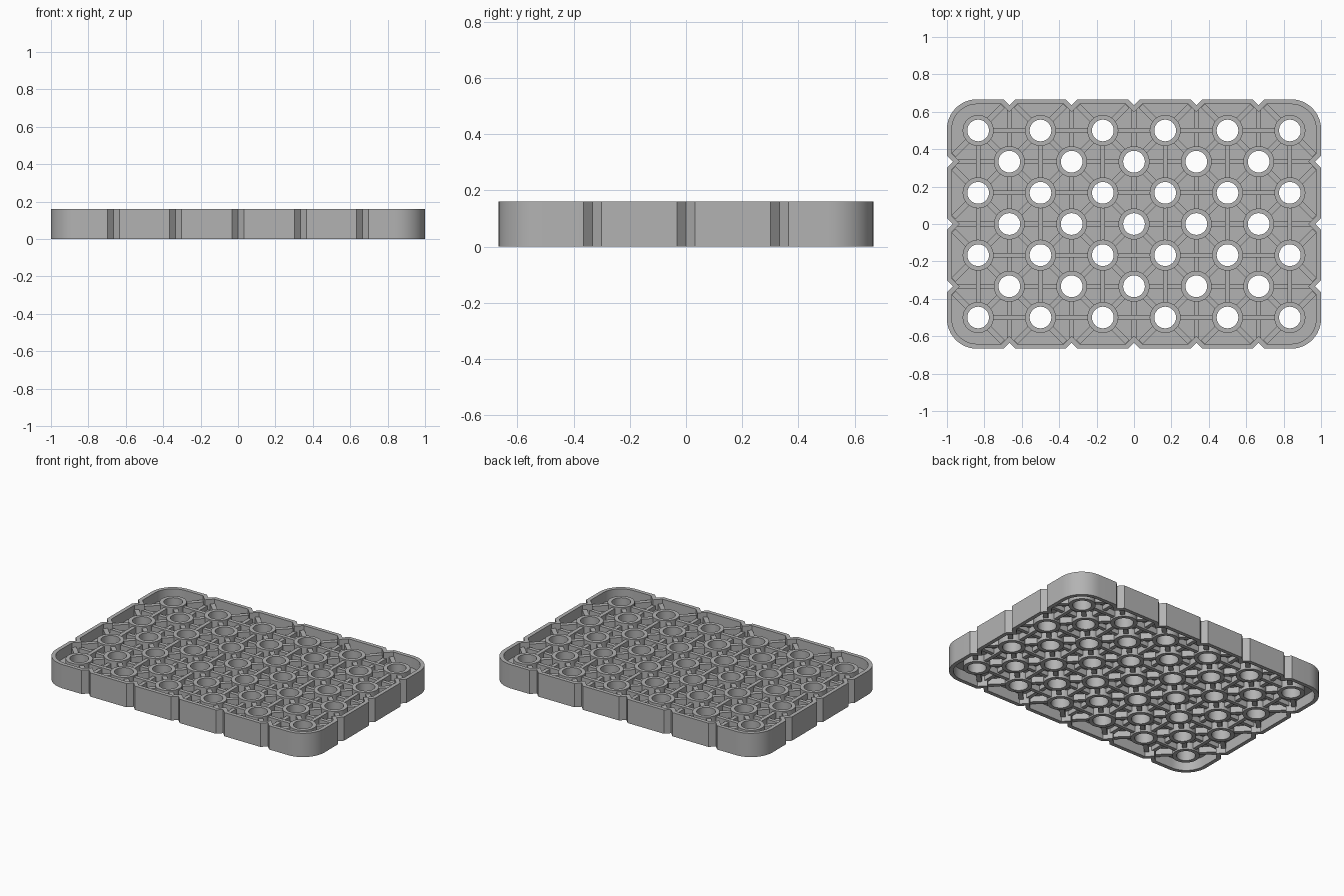
import bpy
import bmesh
from math import pi, cos, sin
from mathutils import Vector, Matrix

cube = bpy.data.objects.get("Cube")
if cube:
    bpy.data.objects.remove(cube, do_unlink=True)

grey = bpy.data.materials.new("plain grey")
grey.use_nodes = True
tint = (0.45, 0.45, 0.45, 1)
grey.diffuse_color = tint
grey.node_tree.nodes["Principled BSDF"].inputs["Base Color"].default_value = tint

PITCH = 1 / 3
HX, HY, HEIGHT = 1.0, 2 / 3, 0.16
HOLE, TUBE = 0.058, 0.083


def finish(name, bm, smooth=False):
    bmesh.ops.recalc_face_normals(bm, faces=bm.faces)
    mesh = bpy.data.meshes.new(name)
    bm.to_mesh(mesh)
    bm.free()
    mesh.materials.append(grey)
    obj = bpy.data.objects.new(name, mesh)
    bpy.context.collection.objects.link(obj)
    if smooth:
        bpy.ops.object.select_all(action='DESELECT')
        obj.select_set(True)
        bpy.context.view_layer.objects.active = obj
        bpy.ops.object.shade_smooth_by_angle(angle=pi / 6)
    return obj


def slab(name, loops, z0, z1):
    """Extrude nested outlines; inner outlines become holes."""
    curve = bpy.data.curves.new(name + "_outline", 'CURVE')
    curve.dimensions = '2D'
    curve.fill_mode = 'BOTH'
    curve.extrude = (z1 - z0) / 2
    for loop in loops:
        spline = curve.splines.new('POLY')
        spline.points.add(len(loop) - 1)
        for point, (x, y) in zip(spline.points, loop):
            point.co = (x, y, 0, 1)
        spline.use_cyclic_u = True
    helper = bpy.data.objects.new(name + "_outline", curve)
    bpy.context.collection.objects.link(helper)
    graph = bpy.context.evaluated_depsgraph_get()
    temp = bpy.data.meshes.new_from_object(helper.evaluated_get(graph))
    bm = bmesh.new()
    bm.from_mesh(temp)
    bpy.data.objects.remove(helper, do_unlink=True)
    bpy.data.curves.remove(curve)
    bpy.data.meshes.remove(temp)
    bmesh.ops.remove_doubles(bm, verts=bm.verts, dist=1e-5)
    bmesh.ops.translate(bm, verts=bm.verts, vec=(0, 0, (z0 + z1) / 2))
    return finish(name, bm, smooth=True)


def circle(centre, radius, count=32):
    return [(centre.x + radius * cos(2 * pi * k / count),
             centre.y + radius * sin(2 * pi * k / count)) for k in range(count)]


def outline(inset, notch):
    """Rounded rectangle with a V notch at every lattice point on its edge."""
    hx, hy, r = HX - inset, HY - inset, 0.16 - inset
    sides = [(hx, hy, 1), (hy, hx, 2), (hx, hy, 1), (hy, hx, 2)]
    points = []
    for side, (half, out, count) in enumerate(sides):
        # lower side runs along +x, then each side turns a quarter
        turn = Matrix.Rotation(side * pi / 2, 2)
        n = 2 if side % 2 == 0 else 1
        local = []
        for i in range(-n, n + 1):
            x = i * PITCH
            local += [(x - notch, -out), (x, -out + notch), (x + notch, -out)]
        for k in range(13):
            a = -pi / 2 + k * pi / 24
            local.append((half - r + r * cos(a), -out + r + r * sin(a)))
        points += [tuple(turn @ Vector(p)) for p in local]
    return points


# Lattice points: two interleaved grids of tubes, and the notches on the rim
main_tubes = {(2 * i + 1, 2 * j + 1) for i in range(-3, 3) for j in range(-2, 2)}
between_tubes = {(2 * i, 2 * j) for i in range(-2, 3) for j in range(-1, 2)}
notches = ({(2 * i, s) for i in range(-2, 3) for s in (-4, 4)}
           | {(s, 2 * j) for j in range(-1, 2) for s in (-6, 6)})
tubes = sorted(main_tubes | between_tubes)


def place(node):
    return Vector((node[0], node[1])) * PITCH / 2


def ribs(name, pairs, width, z0, z1):
    bm = bmesh.new()
    for a, b in pairs:
        start, end = place(a), place(b)
        way = (end - start).normalized()
        start += way * (0.05 if a in notches else 0.075)
        end -= way * (0.05 if b in notches else 0.075)
        mid, span = (start + end) / 2, end - start
        matrix = (Matrix.Translation((mid.x, mid.y, (z0 + z1) / 2))
                  @ Matrix.Rotation(Vector((1, 0)).angle_signed(span) * -1, 4, 'Z')
                  @ Matrix.Diagonal((span.length, width, z1 - z0, 1)))
        bmesh.ops.create_cube(bm, size=1, matrix=matrix)
    return finish(name, bm)


def links(nodes, targets, steps):
    """Each pair of neighbouring lattice points, listed once."""
    found = set()
    for n in nodes:
        for dx, dy in steps:
            other = (n[0] + dx, n[1] + dy)
            if other in targets:
                found.add(tuple(sorted((n, other))))
    return sorted(found)


# Outer wall with notched rim
slab("outer_wall", [outline(0, 0.032), outline(0.026, 0.042)], 0, HEIGHT)

# Middle plate pierced by the holes
slab("middle_plate", [outline(0.015, 0.036)]
     + [circle(place(n), HOLE + 0.008) for n in tubes], 0.07, 0.09)

# Tubes round the holes
slab("tubes", [circle(place(n), r) for n in tubes for r in (TUBE, HOLE)], 0.02, 0.14)

# Diagonal ribs, then straight ribs of each tube grid
diagonal = [(1, 1), (1, -1), (-1, 1), (-1, -1)]
straight = [(2, 0), (-2, 0), (0, 2), (0, -2)]
ribs("diagonal_ribs", links(main_tubes, between_tubes | notches, diagonal),
     0.03, 0.03, 0.13)
ribs("main_ribs", links(main_tubes, main_tubes, straight), 0.025, 0.03, 0.13)
ribs("cross_ribs", links(between_tubes, between_tubes | notches, straight),
     0.025, 0.04, 0.12)
